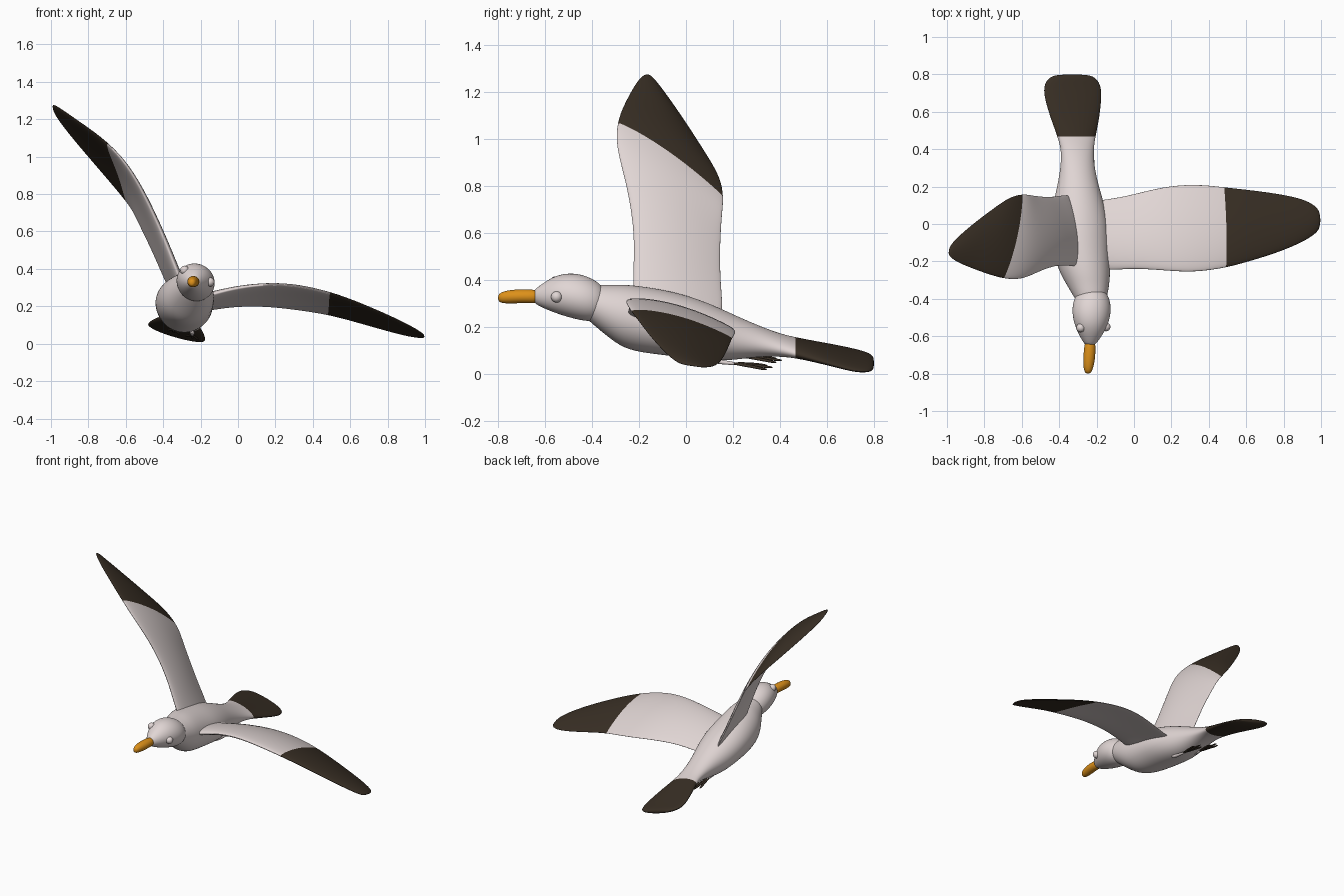
import bpy, bmesh, math
from mathutils import Vector


def material(name, rgb):
    m = bpy.data.materials.new(name)
    m.diffuse_color = (*rgb, 1)
    return m


WHITE = material("pale_feather", (0.75, 0.67, 0.66))
DARK = material("dark_feather", (0.04, 0.028, 0.018))
ORANGE = material("orange_beak", (0.72, 0.28, 0.01))


def loft(name, rings, mats, dark_from=999, level=2):
    """Skin closed rings of points; bands from ring dark_from on use the second material."""
    bm = bmesh.new()
    rows = [[bm.verts.new(p) for p in r] for r in rings]
    n = len(rows[0])
    for k in range(len(rows) - 1):
        for i in range(n):
            j = (i + 1) % n
            f = bm.faces.new((rows[k][i], rows[k][j], rows[k + 1][j], rows[k + 1][i]))
            f.material_index = int(k >= dark_from)
    bm.faces.new(rows[0])
    bm.faces.new(rows[-1]).material_index = int(dark_from < 999)
    bmesh.ops.recalc_face_normals(bm, faces=bm.faces)
    for f in bm.faces:
        f.smooth = True
    me = bpy.data.meshes.new(name)
    bm.to_mesh(me)
    bm.free()
    for m in mats:
        me.materials.append(m)
    ob = bpy.data.objects.new(name, me)
    bpy.context.collection.objects.link(ob)
    sub = ob.modifiers.new("smooth", 'SUBSURF')
    sub.levels = sub.render_levels = level
    return ob


def ovals(table, roll, n=16):
    """Rings across y from (y, cx, cz, rx, rz), banked by roll degrees."""
    a = math.radians(roll)
    u, v = Vector((math.cos(a), 0, -math.sin(a))), Vector((math.sin(a), 0, math.cos(a)))
    return [[Vector((cx, y, cz)) + u * rx * math.cos(t) + v * rz * math.sin(t)
             for t in (2 * math.pi * i / n for i in range(n))]
            for y, cx, cz, rx, rz in table]


# body with fanned tail
loft("body_and_tail", ovals([
    (-.46, -.225, .32, .05, .05), (-.40, -.23, .30, .088, .085),
    (-.32, -.247, .265, .118, .118), (-.25, -.265, .243, .142, .144),
    (-.12, -.285, .225, .157, .142), (0, -.29, .205, .16, .135),
    (.12, -.296, .175, .138, .12), (.22, -.30, .155, .11, .092),
    (.32, -.302, .14, .092, .062), (.40, -.303, .125, .092, .045),
    (.46, -.307, .115, .105, .037), (.56, -.315, .095, .137, .029),
    (.66, -.325, .073, .160, .026), (.735, -.33, .056, .166, .023),
    (.785, -.33, .050, .135, .018), (.80, -.33, .048, .08, .010)], 16),
    [WHITE, DARK], 10)

# head
loft("head", ovals([
    (-.345, -.225, .31, .05, .05), (-.37, -.225, .31, .083, .082),
    (-.42, -.226, .322, .105, .098), (-.48, -.227, .335, .107, .098),
    (-.54, -.229, .341, .092, .086), (-.59, -.231, .338, .066, .064),
    (-.63, -.234, .333, .040, .040), (-.65, -.235, .332, .022, .024)], 22),
    [WHITE])

# beak
loft("beak", ovals([
    (-.625, -.235, .331, .027, .028), (-.66, -.236, .332, .031, .030),
    (-.71, -.239, .333, .033, .030), (-.755, -.243, .330, .029, .029),
    (-.785, -.245, .327, .022, .024), (-.80, -.246, .326, .011, .013)], 16),
    [ORANGE])

# eyes
for side, (x, y, z) in (("right", (-.150, -.55, .330)), ("left", (-.285, -.555, .393))):
    bpy.ops.mesh.primitive_uv_sphere_add(segments=20, ring_count=12, radius=.024, location=(x, y, z))
    eye = bpy.context.object
    eye.name = side + "_eye"
    eye.data.materials.append(WHITE)
    bpy.ops.object.shade_smooth()


def wing(name, stations, dark_from, n=16):
    """Aerofoil rings between (leading x, y, z, trailing x, y, z) stations."""
    lead = [Vector(s[:3]) for s in stations]
    trail = [Vector(s[3:]) for s in stations]
    mid = [(a + b) / 2 for a, b in zip(lead, trail)]
    half = [.034, .032, .029, .027, .025, .023, .021, .018, .015, .011, .006]
    rings = []
    for k in range(len(stations)):
        span = mid[min(k + 1, len(mid) - 1)] - mid[max(k - 1, 0)]
        chord = trail[k] - lead[k]
        up = span.cross(chord).normalized()
        if up.z < 0:
            up = -up
        ring = []
        for i in range(n):
            t = 2 * math.pi * i / n
            c = (1 - math.cos(t) * 1.015) / 2
            h = half[k] * math.sin(t) * (1.1 - .6 * c) + .035 * chord.length * math.sin(math.pi * c)
            ring.append(lead[k] + chord * c + up * h)
        rings.append(ring)
    loft(name, rings, [WHITE, DARK], dark_from)


# lowered wing
wing("right_wing", [
    (-.25, -.24, .23, -.27, .12, .16), (-.12, -.25, .270, -.12, .135, .185),
    (0, -.238, .300, 0, .16, .20), (.16, -.25, .320, .15, .20, .20),
    (.32, -.262, .313, .32, .217, .18), (.50, -.235, .270, .485, .198, .155),
    (.63, -.197, .222, .63, .182, .115), (.76, -.157, .168, .77, .163, .075),
    (.88, -.108, .113, .90, .137, .04), (.965, -.06, .067, .97, .10, .03),
    (.997, -.02, .042, .997, .06, .03)], 5)

# raised wing
wing("left_wing", [
    (-.26, -.22, .22, -.31, .17, .17), (-.33, -.23, .40, -.40, .15, .36),
    (-.40, -.217, .58, -.46, .145, .50), (-.50, -.25, .80, -.52, .15, .62),
    (-.60, -.302, .97, -.557, .157, .70), (-.70, -.295, 1.075, -.59, .162, .75),
    (-.79, -.267, 1.145, -.66, .15, .835), (-.87, -.237, 1.20, -.75, .085, .94),
    (-.94, -.207, 1.25, -.87, -.005, 1.08), (-.98, -.18, 1.275, -.965, -.09, 1.20),
    (-.992, -.16, 1.278, -.99, -.13, 1.25)], 5)

# trailing feet: a pale leg and three dark toes each
for side, x, dz in (("right", -.245, -.018), ("left", -.345, .012)):
    y0 = .0 if side == "right" else .04
    loft(side + "_leg", ovals([(.08 + y0, x, .085 + dz, .018, .016),
                               (.15 + y0, x, .070 + dz, .012, .010),
                               (.23 + y0, x, .062 + dz, .008, .007)], 16, 8), [WHITE], level=1)
    for i, dx in enumerate((-.03, 0, .03)):
        end = .37 + y0 - abs(dx) * .8
        loft(f"{side}_toe_{i + 1}", ovals([
            (.19 + y0, x, .066 + dz, .007, .006),
            (.28 + y0, x + dx * .6, .058 + dz - dx * .18, .010, .007),
            (end - .02, x + dx, .050 + dz - dx * .28, .009, .006),
            (end, x + dx, .048 + dz - dx * .28, .003, .003)], 16, 8), [DARK], level=1)
